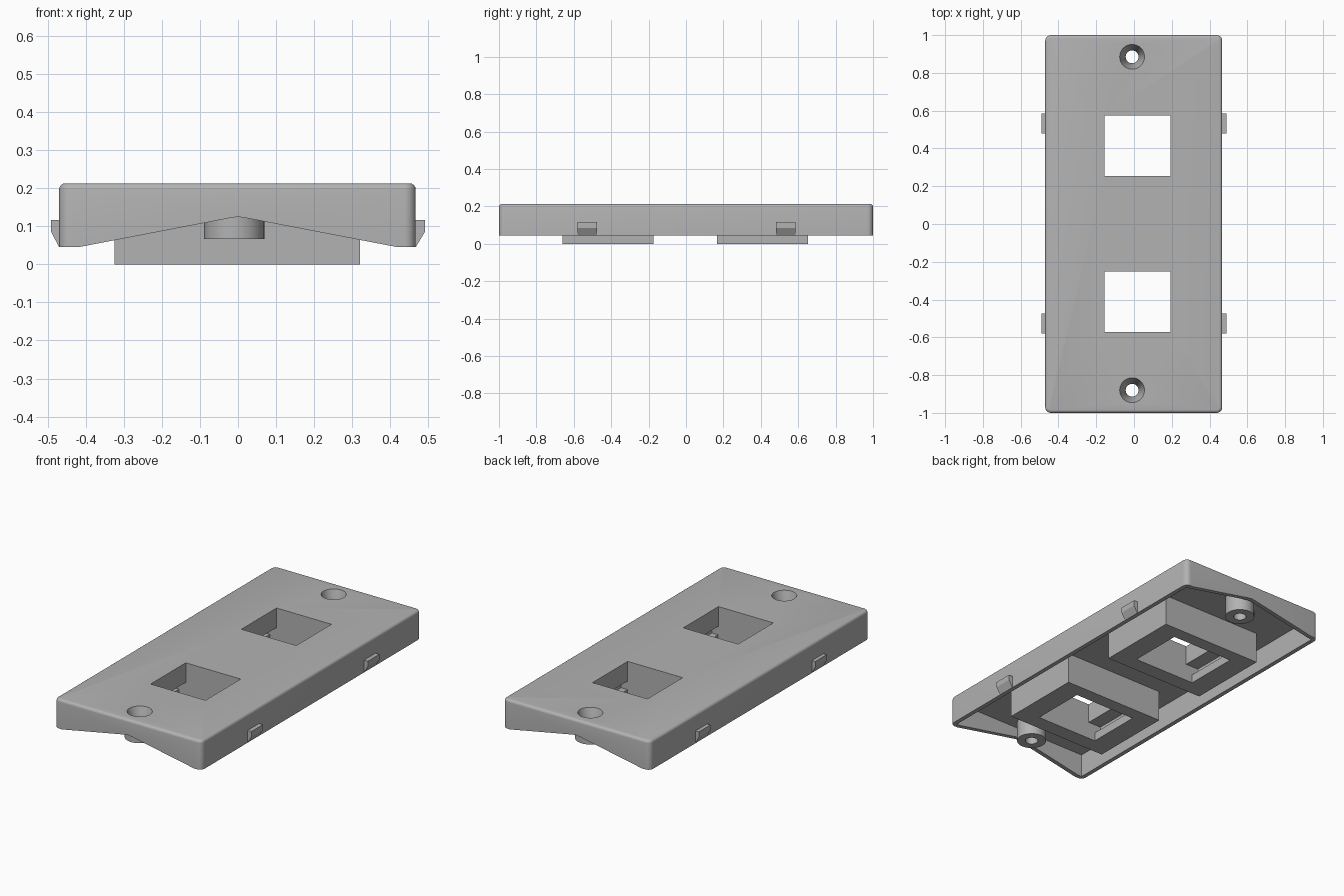
import bpy, bmesh

cube = bpy.data.objects.get("Cube")
if cube:
    bpy.data.objects.remove(cube, do_unlink=True)

# Single matte grey plastic
grey = bpy.data.materials.new("grey_plastic")
grey.use_nodes = True
colour = (0.45, 0.45, 0.45, 1)
grey.diffuse_color = colour
grey.node_tree.nodes["Principled BSDF"].inputs["Base Color"].default_value = colour


def finish(name, bm):
    bmesh.ops.recalc_face_normals(bm, faces=bm.faces)
    mesh = bpy.data.meshes.new(name)
    bm.to_mesh(mesh)
    bm.free()
    mesh.materials.append(grey)
    obj = bpy.data.objects.new(name, mesh)
    bpy.context.collection.objects.link(obj)
    return obj


def box_mesh(x, y, z):
    bm = bmesh.new()
    bmesh.ops.create_cube(bm, size=1)
    for v in bm.verts:
        v.co = [r[0] if c < 0 else r[1] for c, r in zip(v.co, (x, y, z))]
    return bm


def box(name, x, y, z):
    return finish(name, box_mesh(x, y, z))


def round_vertical(bm, radius):
    edges = [e for e in bm.edges
             if abs(e.verts[0].co.z - e.verts[1].co.z) > 0.01]
    bmesh.ops.bevel(bm, geom=edges, offset=radius, segments=6,
                    profile=0.5, affect='EDGES')


def prism(name, profile, y):
    """Extrude an (x, z) profile along y."""
    bm = bmesh.new()
    face = bm.faces.new([bm.verts.new((px, y[0], pz)) for px, pz in profile])
    ext = bmesh.ops.extrude_face_region(bm, geom=[face])["geom"]
    verts = [v for v in ext if isinstance(v, bmesh.types.BMVert)]
    bmesh.ops.translate(bm, verts=verts, vec=(0, y[1] - y[0], 0))
    return finish(name, bm)


def cone(name, x, y, z, r_low, r_high):
    bm = bmesh.new()
    bmesh.ops.create_cone(bm, cap_ends=True, segments=48, radius1=r_low,
                          radius2=r_high, depth=z[1] - z[0])
    bmesh.ops.translate(bm, verts=bm.verts, vec=(x, y, sum(z) / 2))
    return finish(name, bm)


def cut(target, cutters):
    for c in cutters:
        mod = target.modifiers.new("cut", 'BOOLEAN')
        mod.operation = 'DIFFERENCE'
        mod.solver = 'EXACT'
        mod.object = c
        bpy.context.view_layer.objects.active = target
        bpy.ops.object.modifier_apply(modifier=mod.name)


def smooth(obj):
    bpy.ops.object.select_all(action='DESELECT')
    obj.select_set(True)
    bpy.context.view_layer.objects.active = obj
    bpy.ops.object.shade_smooth_by_angle(angle=0.6)


LEFT, RIGHT = -0.47, 0.467
BASE, TOP, CEILING = 0.045, 0.213, 0.18
WALL = 0.025
helpers = []

# Cover shell with rounded corners and top rim
bm = box_mesh((LEFT, RIGHT), (-1, 1), (BASE, TOP))
round_vertical(bm, 0.03)
rim = [e for e in bm.edges if all(v.co.z > TOP - 0.001 for v in e.verts)]
bmesh.ops.bevel(bm, geom=rim, offset=0.016, segments=4, profile=0.5,
                affect='EDGES')
cover = finish("cover", bm)

# Hollow underside and the peaked notch in both end walls
cavity = box("cavity_cutter", (LEFT + WALL, RIGHT - WALL),
             (-1 + WALL, 1 - WALL), (-0.1, CEILING))
notch = prism("notch_cutter",
              [(-0.42, -0.1), (0.42, -0.1), (0.42, BASE), (0.02, 0.122),
               (0, 0.125), (-0.02, 0.122), (-0.42, BASE)], (-1.1, 1.1))
helpers += [cavity, notch]
cut(cover, [cavity, notch])

# Socket housings with stepped openings
for side, c in (("front", -0.411), ("back", 0.415)):
    y = (c - 0.16, c + 0.16)
    window = box("window_cutter", (-0.157, 0.193), y, (-0.1, 0.4))
    mouth = box("mouth_cutter", (-0.2, 0.195), y, (-0.1, 0.06))
    recess = box("recess_cutter", (-0.24, 0.235), y, (0.05, 0.1))
    housing = box(side + "_socket_housing", (-0.325, 0.32),
                  (c - 0.25, c + 0.237), (0, CEILING))
    cut(cover, [window])
    cut(housing, [window, mouth, recess])
    helpers += [window, mouth, recess]

# Screw bosses with countersunk holes
for side, y in (("front", -0.88), ("back", 0.885)):
    x = -0.01
    hole = cone("hole_cutter", x, y, (-0.1, 0.4), 0.034, 0.034)
    sink = cone("sink_cutter", x, y, (0.113, TOP + 0.001), 0.034, 0.066)
    boss = cone(side + "_screw_boss", x, y, (0.066, CEILING), 0.079, 0.079)
    for part in (cover, boss):
        cut(part, [hole, sink])
    smooth(boss)
    helpers += [hole, sink]

# Wedge-shaped snap clips on the long sides
for side, s, wall in (("left", 1, RIGHT), ("right", -1, LEFT)):
    for end, y in (("front", (-0.58, -0.475)), ("back", (0.48, 0.585))):
        prism(f"{side}_{end}_clip",
              [(wall - s * 0.01, BASE), (wall, BASE), (s * 0.491, 0.085),
               (s * 0.491, 0.116), (wall - s * 0.01, 0.116)], y)

smooth(cover)
for h in helpers:
    bpy.data.objects.remove(h, do_unlink=True)
